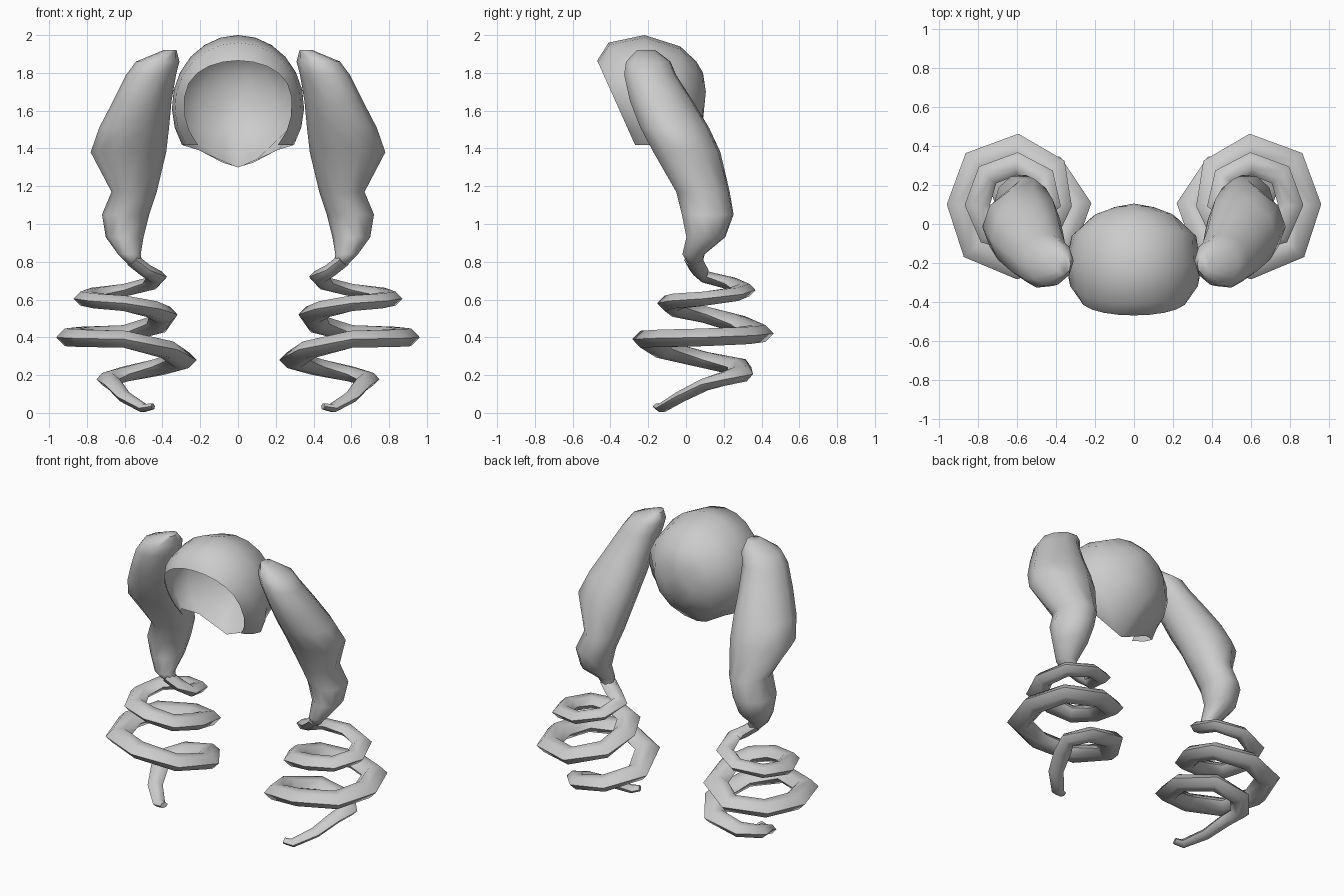
import bpy, bmesh
from math import sin, cos, radians, tau
from mathutils import Vector

if "Cube" in bpy.data.objects:
    bpy.data.objects.remove(bpy.data.objects["Cube"])


def loft(name, rings, closed=True, tip=None, mirror=False):
    """Skin a list of equal-length point rings; optional end caps or a fan to a tip."""
    bm = bmesh.new()
    rows = [[bm.verts.new(p) for p in r] for r in rings]
    n = len(rows[0])
    for a, b in zip(rows, rows[1:]):
        for i in range(n if closed else n - 1):
            j = (i + 1) % n
            bm.faces.new((a[i], a[j], b[j], b[i]))
    if tip:
        t = bm.verts.new(tip)
        for i in range(n - 1):
            bm.faces.new((rows[-1][i], rows[-1][i + 1], t))
    elif closed:
        bm.faces.new(rows[0])
        bm.faces.new(rows[-1])
    bmesh.ops.remove_doubles(bm, verts=bm.verts, dist=0.0005)
    bmesh.ops.recalc_face_normals(bm, faces=bm.faces)
    me = bpy.data.meshes.new(name)
    bm.to_mesh(me)
    bm.free()
    ob = bpy.data.objects.new(name, me)
    bpy.context.collection.objects.link(ob)
    if mirror:
        m = ob.modifiers.new("Mirror", 'MIRROR')
        m.use_mirror_merge = False
    bpy.ops.object.select_all(action='DESELECT')
    bpy.context.view_layer.objects.active = ob
    ob.select_set(True)
    bpy.ops.object.shade_smooth_by_angle(angle=radians(65))
    return ob


# Hair cap: arches from the face opening back to the crown at the rear
ZC = 1.62


def arch(y_top, y_bot, z_top, w, end, low, bend=1, square=1):
    z_end = ZC + low * cos(radians(end))
    pts = []
    for i in range(-8, 9):
        a = radians(end * i / 8)
        s, c = sin(a), cos(a)
        if abs(i) == 8 and end == 180:
            s = 0
        z = ZC + (c ** square * (z_top - ZC) if c > 0 else c * low)
        f = max(0, (z_top - z) / (z_top - z_end))
        pts.append((w * s, y_top + (y_bot - y_top) * f ** bend, z))
    return pts


cap_rows = [(-.47, -.27, 1.865, .285, 132, .30, 1, .75),
            (-.41, -.23, 1.96, .335, 125, .35),
            (-.22, -.18, 2.00, .350, 122, .38),
            (-.03, -.13, 1.94, .320, 140, .30, 2),
            (.055, -.12, 1.86, .210, 180, .32, 3),
            (.090, .085, 1.80, .100, 180, .12)]
loft("hair_cap", [arch(*r) for r in cap_rows], closed=False, tip=(0, .105, 1.7))

# Thick upper pigtails: slices (cx, cy, z, rx, ry), skewed towards the outer front
slices = [(.36, -.21, 1.92, .035, .05), (.425, -.20, 1.86, .115, .12),
          (.46, -.19, 1.79, .132, .14), (.507, -.13, 1.65, .155, .17),
          (.55, -.06, 1.51, .185, .185), (.58, .005, 1.38, .20, .18),
          (.55, .09, 1.17, .12, .145), (.595, .115, 1.05, .125, .14),
          (.60, .105, .93, .10, .105), (.575, .04, .84, .06, .06),
          (.54, .05, .78, .035, .035)]


def slice_ring(x, y, z, rx, ry):
    return [(x + rx * cos(tau * i / 10),
             y + ry * sin(tau * i / 10) - .1 * rx * cos(tau * i / 10), z)
            for i in range(10)]


loft("pigtail", [slice_ring(*s) for s in slices], mirror=True)

# Spiral curls: radius and height at each quarter turn about a vertical axis
quarters = [(.17, .72), (.21, .65), (.205, .605), (.18, .58), (.205, .52), (.285, .42),
            (.28, .40), (.305, .39), (.305, .28), (.19, .205), (.055, .15)]
steps = [quarters[0]]
for a, b in zip(quarters, quarters[1:]):
    steps += [((a[0] + b[0]) / 2, (a[1] + b[1]) / 2), b]
path = [Vector((.56, .04, .81)), Vector((.49, .07, .755))]
for i, (r, z) in enumerate(steps):
    a = radians(180 - 45 * i)
    bulge = 1.04 if i % 2 else 1
    path.append(Vector((.6 + r * bulge * cos(a), .1 + r * bulge * sin(a), z)))
path += [Vector((.60, -.03, .085)), Vector((.50, -.13, .025)), Vector((.45, -.15, .035))]

size_keys = [(0, .05), (3, .05), (8, .066), (14, .075), (19, .068), (22, .05),
             (24, .035), (25, .025), (26, .01)]


def size(i):
    for (a, p), (b, q) in zip(size_keys, size_keys[1:]):
        if i <= b:
            return p + (q - p) * (i - a) / (b - a)
    return size_keys[-1][1]


rings = []
for i, p in enumerate(path):
    t = (path[min(i + 1, len(path) - 1)] - path[max(i - 1, 0)]).normalized()
    side = t.cross(Vector((0, 0, 1))).normalized()
    up = side.cross(t)
    r = size(i)
    # hexagonal section with a sharpened outer and inner crest
    rings.append([p + side * r * cos(tau * k / 6) * (1.1 if k % 3 == 0 else 1)
                  + up * r * .72 * sin(tau * k / 6) for k in range(6)])
loft("spiral_curl", rings, mirror=True)
